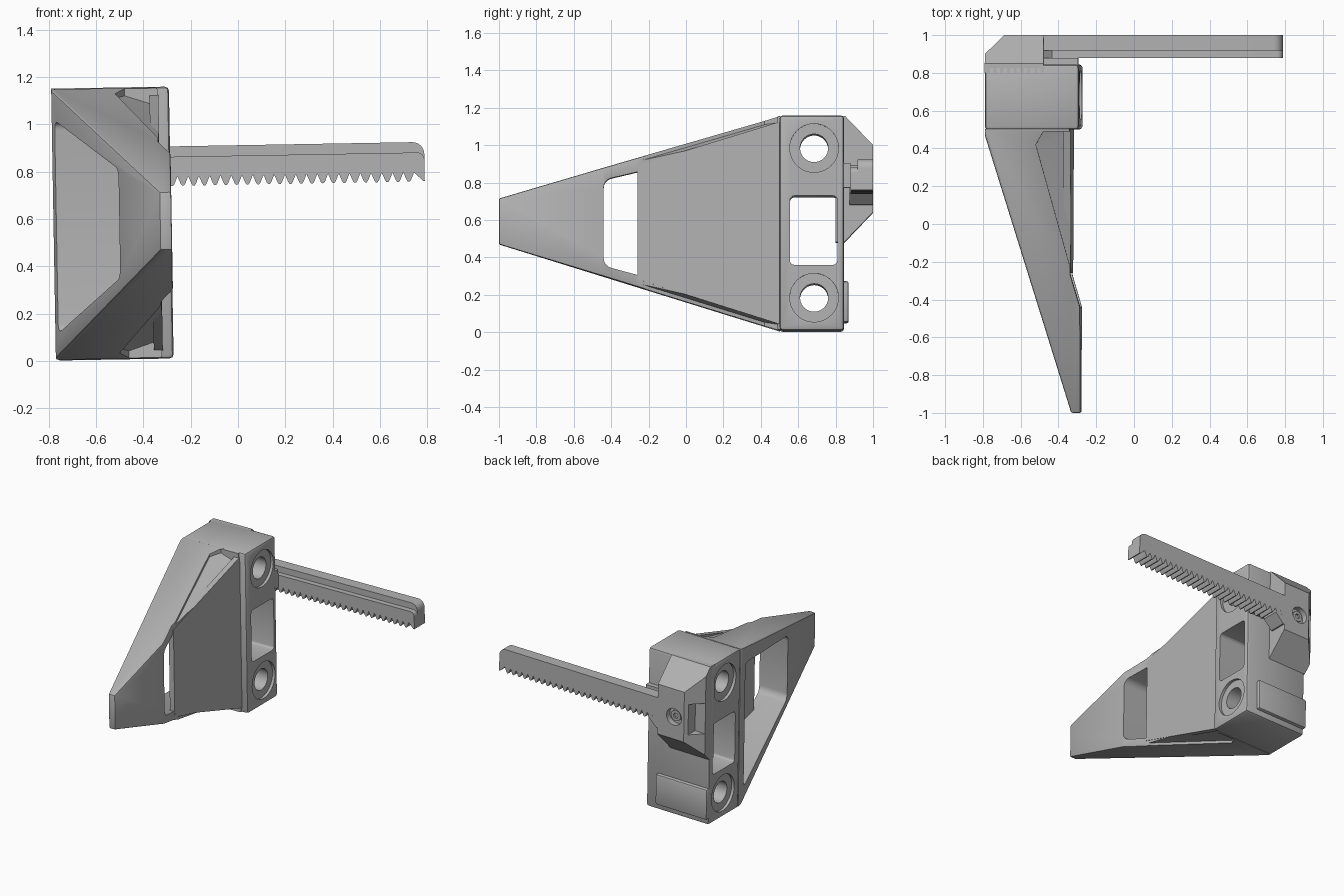
import bpy, bmesh, math
from mathutils import Vector

cube = bpy.data.objects.get("Cube")
if cube:
    bpy.data.objects.remove(cube, do_unlink=True)

grey = bpy.data.materials.new("plain grey")
grey.use_nodes = True
colour = (0.45, 0.45, 0.45, 1)
grey.diffuse_color = colour
grey.node_tree.nodes["Principled BSDF"].inputs["Base Color"].default_value = colour
TILT = math.radians(-1)
LEFT, RIGHT = -0.77, -0.272


def make(name, bm):
    bmesh.ops.recalc_face_normals(bm, faces=bm.faces)
    mesh = bpy.data.meshes.new(name)
    bm.to_mesh(mesh)
    bm.free()
    obj = bpy.data.objects.new(name, mesh)
    bpy.context.collection.objects.link(obj)
    mesh.materials.append(grey)
    return obj


def prism(name, axis, points, low, high):
    """Extrude a flat profile along one axis."""
    place = {"x": lambda u, v, d: (d, u, v),
             "y": lambda u, v, d: (u, d, v),
             "z": lambda u, v, d: (u, v, d)}[axis]
    bm = bmesh.new()
    face = bm.faces.new([bm.verts.new(place(u, v, low)) for u, v in points])
    out = bmesh.ops.extrude_face_region(bm, geom=[face])
    moved = [g for g in out["geom"] if isinstance(g, bmesh.types.BMVert)]
    bmesh.ops.translate(bm, verts=moved, vec=Vector(place(0, 0, high - low)))
    return make(name, bm)


def box(name, x, y, z):
    return prism(name, "z", [(x[0], y[0]), (x[1], y[0]), (x[1], y[1]), (x[0], y[1])], *z)


def disc(name, axis, u, v, radius, low, high, sides=40):
    steps = [2 * math.pi * i / sides for i in range(sides)]
    ring = [(u + radius * math.cos(a), v + radius * math.sin(a)) for a in steps]
    return prism(name, axis, ring, low, high)


def hull(name, points):
    bm = bmesh.new()
    for p in points:
        bm.verts.new(p)
    bmesh.ops.convex_hull(bm, input=bm.verts)
    return make(name, bm)


def apply(obj, mod):
    bpy.ops.object.select_all(action="DESELECT")
    bpy.context.view_layer.objects.active = obj
    obj.select_set(True)
    bpy.ops.object.modifier_apply(modifier=mod.name)


def bevel(obj, width, segments=2):
    mod = obj.modifiers.new("bevel", "BEVEL")
    mod.width, mod.segments = width, segments
    mod.limit_method = "ANGLE"
    apply(obj, mod)
    return obj


def combine(obj, tool, operation="DIFFERENCE"):
    mod = obj.modifiers.new("cut", "BOOLEAN")
    mod.object, mod.operation, mod.solver = tool, operation, "EXACT"
    apply(obj, mod)
    bpy.data.objects.remove(tool, do_unlink=True)


def finish(obj):
    bpy.ops.object.select_all(action="DESELECT")
    bpy.context.view_layer.objects.active = obj
    obj.select_set(True)
    bpy.ops.object.shade_smooth_by_angle(angle=math.radians(30))
    obj.rotation_euler.y = TILT


# Sloping top and bottom edges of the arm
def arm_top(y):
    return 0.72 + (y + 1) * 0.295


def arm_bottom(y):
    return 0.475 - (y + 1) * 0.305


# Mounting block with two bolt holes and a rectangular opening
block = bevel(box("mounting_block", (LEFT, RIGHT), (0.5, 0.845), (0.015, 1.165)), 0.018)
combine(block, bevel(box("opening", (-1, 0), (0.555, 0.81), (0.365, 0.735)), 0.025, 3))
for z in (0.19, 0.99):
    combine(block, disc("bolt_hole", "x", 0.685, z, 0.075, -1, 0))
    combine(block, disc("bore_a", "x", 0.685, z, 0.13, RIGHT - 0.02, 0))
    combine(block, disc("bore_b", "x", 0.685, z, 0.13, -1, LEFT + 0.02))
finish(block)

# Low pad on the back of the block
pad = bevel(box("back_pad", (LEFT, -0.36), (0.8, 0.87), (0.06, 0.28)), 0.012)
finish(pad)

# Tapered arm: plan outline crossed with side outline
arm = prism("tapered_arm", "z", [(-0.27, -1), (-0.27, -0.44), (-0.32, -0.27), (-0.32, 0.51),
                                 (LEFT, 0.51), (LEFT, 0.47), (-0.32, -1)], -0.5, 2)
side = [(y, f(y)) for f, ys in ((arm_bottom, (-1.2, 0.505)), (arm_top, (0.505, -1.2))) for y in ys]
combine(arm, prism("side_outline", "x", side, -1, 0), "INTERSECT")
bevel(arm, 0.008)
window = [(-0.44, 0.36), (0.43, 0.13), (0.43, 1.03), (-0.44, 0.82)]
combine(arm, bevel(prism("window", "x", window, -1.2, 0.2), 0.04, 4))
# Shallow wedge pockets above and below
corners = [(-0.31, -0.27, 0.02), (-0.5, 0.42, 0.02), (-0.46, 0.49, 0.03), (-0.31, 0.49, 0.08)]
for edge, sign in ((arm_top, 1), (arm_bottom, -1)):
    pts = [(x, y, edge(y) + sign * h) for x, y, d in corners for h in (-d, 0.2)]
    combine(arm, hull("pocket", pts))
finish(arm)

# Thin closing panel on the flat side of the arm
outline = [(-0.26, arm_bottom(-0.26) + 0.04), (0.505, arm_bottom(0.5) + 0.03),
           (0.505, arm_top(0.5) - 0.03), (-0.26, arm_top(-0.26) - 0.04)]
finish(prism("side_panel", "x", outline, -0.355, -0.317))

# Pivot housing on the back, with chamfers, a side notch and a screw seat
housing = prism("pivot_housing", "x", [(0.8, 1.165), (0.85, 1.165), (1, 1.01), (1, 0.65),
                                       (0.845, 0.49), (0.8, 0.49)], LEFT, -0.46)
plan = [(LEFT, 0.7), (-0.46, 0.7), (-0.46, 1.1), (-0.57, 1.1), (LEFT, 0.9)]
combine(housing, prism("plan_outline", "z", plan, 0, 2), "INTERSECT")
combine(housing, box("notch", (-0.9, -0.69), (0.9, 1.1), (0.7, 0.92)))
combine(housing, disc("screw_seat", "y", -0.59, 0.81, 0.06, 0.96, 1.1))
finish(housing)
screw = disc("screw_head", "y", -0.59, 0.81, 0.038, 0.94, 0.98, 24)
combine(screw, disc("socket", "y", -0.59, 0.81, 0.02, 0.965, 1.1, 6))
finish(screw)

# Knuckle at the root of the rack and the guide plate in front of it
knuckle = [(-0.5, 0.69), (-0.45, 0.69), (-0.385, 0.755), (-0.385, 0.84), (-0.46, 0.9), (-0.5, 0.9)]
finish(prism("rack_knuckle", "y", knuckle, 0.875, 0.999))
finish(box("guide_plate", (-0.48, -0.28), (0.83, 0.88), (0.78, 0.91)))

# Toothed rack: a wide lower bar and a narrower raised spine
START, END, PITCH = -0.47, 0.803, 0.0455


def rounded_end(top, radius):
    angles = [math.radians(a) for a in range(0, 91, 15)]
    return [(END - radius + radius * math.cos(a), top - radius + radius * math.sin(a))
            for a in angles] + [(START, top)]


teeth = []
x = START
while x + PITCH < END:
    teeth += [(x + PITCH * f, z) for f, z in ((0, 0.785), (0.3, 0.752), (0.42, 0.745),
                                              (0.58, 0.745), (0.7, 0.752))]
    x += PITCH
teeth += [(x, 0.785), (END - 0.008, 0.748), (END, 0.748)]
finish(prism("toothed_rack", "y", teeth + rounded_end(0.868, 0.03), 0.88, 1))
spine = [(START, 0.8), (END, 0.8)] + rounded_end(0.912, 0.05)
finish(prism("rack_spine", "y", spine, 0.918, 1))
